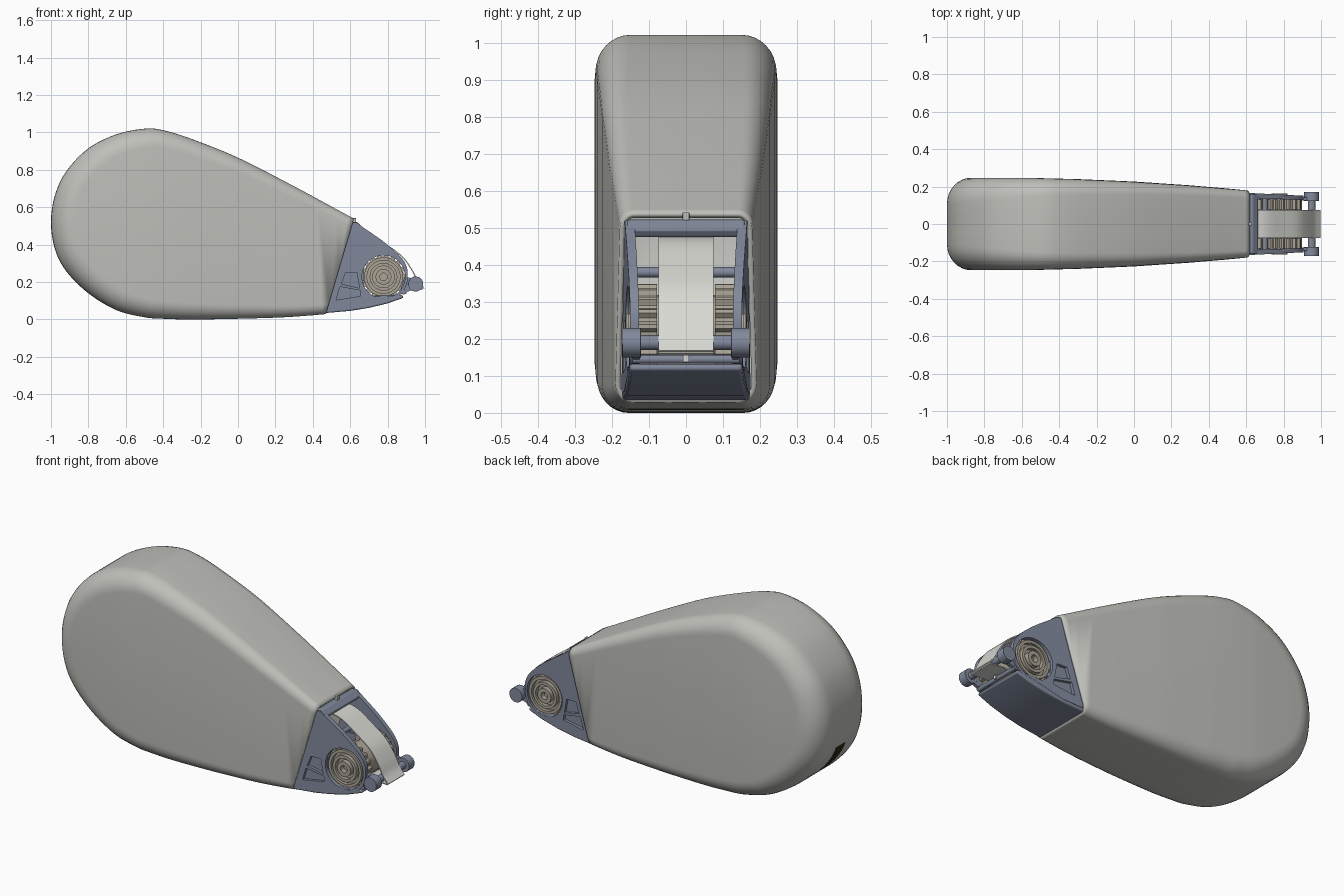
import bpy, bmesh, math
from mathutils import Vector

if "Cube" in bpy.data.objects:
    bpy.data.objects.remove(bpy.data.objects["Cube"])


def mat(name, c):
    m = bpy.data.materials.new(name)
    m.diffuse_color = (*c, 1)
    m.use_nodes = True
    m.node_tree.nodes["Principled BSDF"].inputs["Base Color"].default_value = m.diffuse_color
    return m


SHELL = mat("shell_grey", (0.52, 0.52, 0.49))
FRAME = mat("frame_blue_grey", (0.22, 0.25, 0.33))
SPOOL = mat("spool_tan", (0.40, 0.365, 0.30))
TAPE = mat("tape_pale_grey", (0.70, 0.70, 0.66))
DARK = mat("slot_dark_brown", (0.025, 0.018, 0.006))


def finish(name, bm, *mats, angle=40, bevel=0):
    bmesh.ops.recalc_face_normals(bm, faces=bm.faces)
    me = bpy.data.meshes.new(name)
    bm.to_mesh(me)
    bm.free()
    ob = bpy.data.objects.new(name, me)
    bpy.context.collection.objects.link(ob)
    for m in mats:
        me.materials.append(m)
    if bevel:
        b = ob.modifiers.new("bevel", 'BEVEL')
        b.width, b.segments, b.limit_method = bevel, 3, 'ANGLE'
    bpy.ops.object.select_all(action='DESELECT')
    ob.select_set(True)
    bpy.context.view_layer.objects.active = ob
    bpy.ops.object.shade_smooth_by_angle(angle=math.radians(angle))
    return ob


def smooth_path(pts, n):
    """Catmull-Rom through 2D points."""
    P = [Vector(p) for p in pts]
    P = [2 * P[0] - P[1]] + P + [2 * P[-1] - P[-2]]
    out = []
    for i in range(1, len(P) - 2):
        a, b, c, d = P[i - 1:i + 3]
        for k in range(n):
            t = k / n
            out.append(0.5 * (2 * b + (c - a) * t + (2 * a - 5 * b + 4 * c - d) * t * t
                              + (3 * b - a - 3 * c + d) * t ** 3))
    return out + [P[-2]]


def lerp_table(x, table):
    for (x0, v0), (x1, v1) in zip(table, table[1:]):
        if x <= x1:
            t = max(0, (x - x0) / (x1 - x0))
            return v0 + (v1 - v0) * t
    return table[-1][1]


def plate(name, loops, y0, y1, m, taper=0.0, bevel=0):
    """Flat outline (with holes) in XZ, thickened from y0 to y1; taper narrows it towards the nose."""
    bm = bmesh.new()
    edges = []
    for lp in loops:
        vs = [bm.verts.new((p[0], y0, p[1])) for p in lp]
        edges += [bm.edges.new((vs[i - 1], vs[i])) for i in range(len(vs))]
    bmesh.ops.triangle_fill(bm, edges=edges, use_beauty=True)
    r = bmesh.ops.extrude_face_region(bm, geom=bm.faces[:])
    for v in r['geom']:
        if isinstance(v, bmesh.types.BMVert):
            v.co.y = y1
    for v in bm.verts:
        v.co.y *= 1 - taper * (v.co.x - 0.5)
    return finish(name, bm, m, bevel=bevel)


def circle(cx, cz, r, n=40):
    return [(cx + r * math.cos(2 * math.pi * i / n), cz + r * math.sin(2 * math.pi * i / n))
            for i in range(n)]


def rod(name, x, z, r, y0, y1, m, bevel=0):
    return plate(name, [circle(x, z, r, 28)], y0, y1, m, bevel=bevel)


def box(name, x0, x1, y0, y1, z0, z1, m, bevel=0):
    return plate(name, [[(x0, z0), (x1, z0), (x1, z1), (x0, z1)]], y0, y1, m, bevel=bevel)


# --- Shell: teardrop outline swept with a rounded cross-section, then cut at the nose
xs = [0.85, 0.6, 0.3, 0, -0.25, -0.4, -0.5, -0.65, -0.8, -0.92, -0.98]
top = [0.42, 0.55, 0.712, 0.865, 0.966, 1.012, 1.02, 0.99, 0.915, 0.79, 0.66]
bot = [0.10, 0.045, 0.015, 0.004, 0.0, 0.004, 0.012, 0.05, 0.14, 0.26, 0.38]
outline = list(zip(xs, top)) + [(-1, 0.52)] + list(zip(xs, bot))[::-1]
prof = smooth_path(outline, 6)
M = len(prof)
WID = [(-1, 0.247), (-0.6, 0.247), (-0.3, 0.24), (0, 0.227), (0.3, 0.207), (0.62, 0.18), (0.9, 0.152)]
RAD = [(-1, 0.13), (-0.8, 0.12), (-0.5, 0.10), (0, 0.075), (0.6, 0.045), (0.9, 0.04)]
RY = [(-1, 0.14), (-0.8, 0.12), (-0.5, 0.095), (0, 0.07), (0.6, 0.04), (0.9, 0.035)]
bm = bmesh.new()
rings = []
for i, p in enumerate(prof):
    t = (prof[min(i + 1, M - 1)] - prof[max(i - 1, 0)]).normalized()
    n = Vector((-t.y, t.x))               # inward normal of the outline
    w, rr, ry = (lerp_table(p.x, tb) for tb in (WID, RAD, RY))
    half = [(0.045, 0)]
    for k in range(9):
        a = math.pi / 2 * k / 8
        half.append((w - ry + ry * math.sin(a), rr * (1 - math.cos(a))))
    sect = [(-y, d) for y, d in half[::-1]] + half
    rings.append([bm.verts.new((p.x + n.x * d, y, p.y + n.y * d)) for y, d in sect])
for a, b in zip(rings, rings[1:]):
    for k in range(len(a) - 1):
        bm.faces.new((a[k], a[k + 1], b[k + 1], b[k]))
mid = M // 2
for k in (0, -1):                         # flat side walls
    for i in range(mid):
        q = [rings[i][k], rings[i + 1][k], rings[M - 2 - i][k], rings[M - 1 - i][k]]
        bm.faces.new(q if i < mid - 1 else [q[0], q[1], q[3]])
bmesh.ops.bisect_plane(bm, geom=bm.verts[:] + bm.edges[:] + bm.faces[:],
                       plane_co=(0.62, 0, 0.54), plane_no=Vector((0.51, 0, -0.15)).normalized(),
                       clear_outer=True)
for f in bm.faces:                        # dark slot low on the rear
    c = f.calc_center_median()
    if abs(c.y) < 0.044 and c.x < -0.85 and 0.2 < c.z < 0.35:
        f.material_index = 1
shell = finish("shell", bm, SHELL, DARK, angle=50)
s = shell.modifiers.new("wall", 'SOLIDIFY')
s.thickness, s.offset = 0.014, -1

# --- Nose frame: side plates with a round spool opening and two windows
edge = [(0.45, 0.05), (0.60, 0.515), (0.63, 0.52)]
edge += [tuple(p) for p in smooth_path([(0.68, 0.485), (0.78, 0.415), (0.87, 0.335), (0.905, 0.27),
                                        (0.905, 0.20)], 5)]
edge += [(0.89, 0.155), (0.86, 0.125), (0.75, 0.10), (0.6, 0.06)]
win_a = [(0.525, 0.105), (0.655, 0.125), (0.655, 0.155), (0.545, 0.175)]
win_b = [(0.553, 0.19), (0.650, 0.168), (0.635, 0.25), (0.575, 0.25)]
for sgn, side in ((-1, "front"), (1, "back")):
    plate(side + "_frame_plate", [edge, circle(0.778, 0.228, 0.115), win_a, win_b],
          sgn * 0.145, sgn * 0.172, FRAME, taper=0.3)
    plate(side + "_window_backing", [[(0.5, 0.07), (0.67, 0.09), (0.67, 0.28), (0.55, 0.28)]],
          sgn * 0.135, sgn * 0.155, FRAME, taper=0.3)
    # spool: toothed wheel, stepped rings and hub
    teeth = [(0.778 + r * math.cos(a), 0.228 + r * math.sin(a)) for i in range(72)
             for r, a in [(0.121 if i % 4 < 2 else 0.108, 2 * math.pi * i / 72)]]
    plate(side + "_spool_wheel", [teeth], sgn * 0.078, sgn * 0.132, SPOOL)
    for j, (ro, ri, y) in enumerate([(0.104, 0.088, 0.152), (0.074, 0.058, 0.156), (0.042, 0.02, 0.162)]):
        plate("%s_spool_ring_%d" % (side, j), [circle(0.778, 0.228, ro), circle(0.778, 0.228, ri)],
              sgn * 0.125, sgn * y, SPOOL)
    # tip knobs and their arms
    rod(side + "_tip_knob", 0.95, 0.19, 0.04, sgn * 0.122, sgn * 0.172, FRAME, bevel=0.01)
    plate(side + "_tip_arm", [[(0.86, 0.13), (0.95, 0.165), (0.95, 0.215), (0.89, 0.23)]],
          sgn * 0.125, sgn * 0.142, FRAME)
rod("spool_core", 0.778, 0.228, 0.09, -0.1, 0.1, SPOOL)
rod("tip_axle", 0.95, 0.19, 0.02, -0.15, 0.15, FRAME)
rod("upper_cross_bar", 0.70, 0.38, 0.014, -0.15, 0.15, FRAME)
rod("lower_cross_bar", 0.885, 0.145, 0.012, -0.145, 0.145, FRAME)
plate("frame_top_bar", [[(0.59, 0.475), (0.605, 0.522), (0.635, 0.522), (0.665, 0.495), (0.65, 0.475)]],
      -0.158, 0.158, FRAME, bevel=0.006)
box("top_catch", 0.612, 0.632, -0.009, 0.009, 0.518, 0.542, SHELL, bevel=0.003)
box("tray_catch", 0.882, 0.902, -0.008, 0.008, 0.137, 0.157, TAPE)

# --- Bottom tray with rounded edges
tray = [(0.45, 0.033), (0.60, 0.046), (0.70, 0.062), (0.80, 0.086), (0.885, 0.116),
        (0.88, 0.132), (0.68, 0.125), (0.46, 0.085)]
plate("bottom_tray", [tray], -0.17, 0.17, FRAME, taper=0.28, bevel=0.016)

# --- Tape ribbon over the spool to the tip and back under
path = smooth_path([(0.60, 0.485), (0.70, 0.462), (0.79, 0.405), (0.88, 0.338), (0.935, 0.262),
                    (0.965, 0.205), (0.997, 0.168)], 6)
under = smooth_path([(0.99, 0.16), (0.95, 0.162), (0.90, 0.165), (0.84, 0.15)], 4)
line = path + under


def offset(pts, d):
    out = []
    for i, p in enumerate(pts):
        t = (pts[min(i + 1, len(pts) - 1)] - pts[max(i - 1, 0)]).normalized()
        out.append(p + Vector((t.y, -t.x)) * d)
    return out


for name, pts in (("tape_upper", path), ("tape_return", under)):
    ribbon = [tuple(p) for p in pts] + [tuple(p) for p in offset(pts, 0.006)][::-1]
    plate(name, [ribbon], -0.074, 0.074, TAPE)
